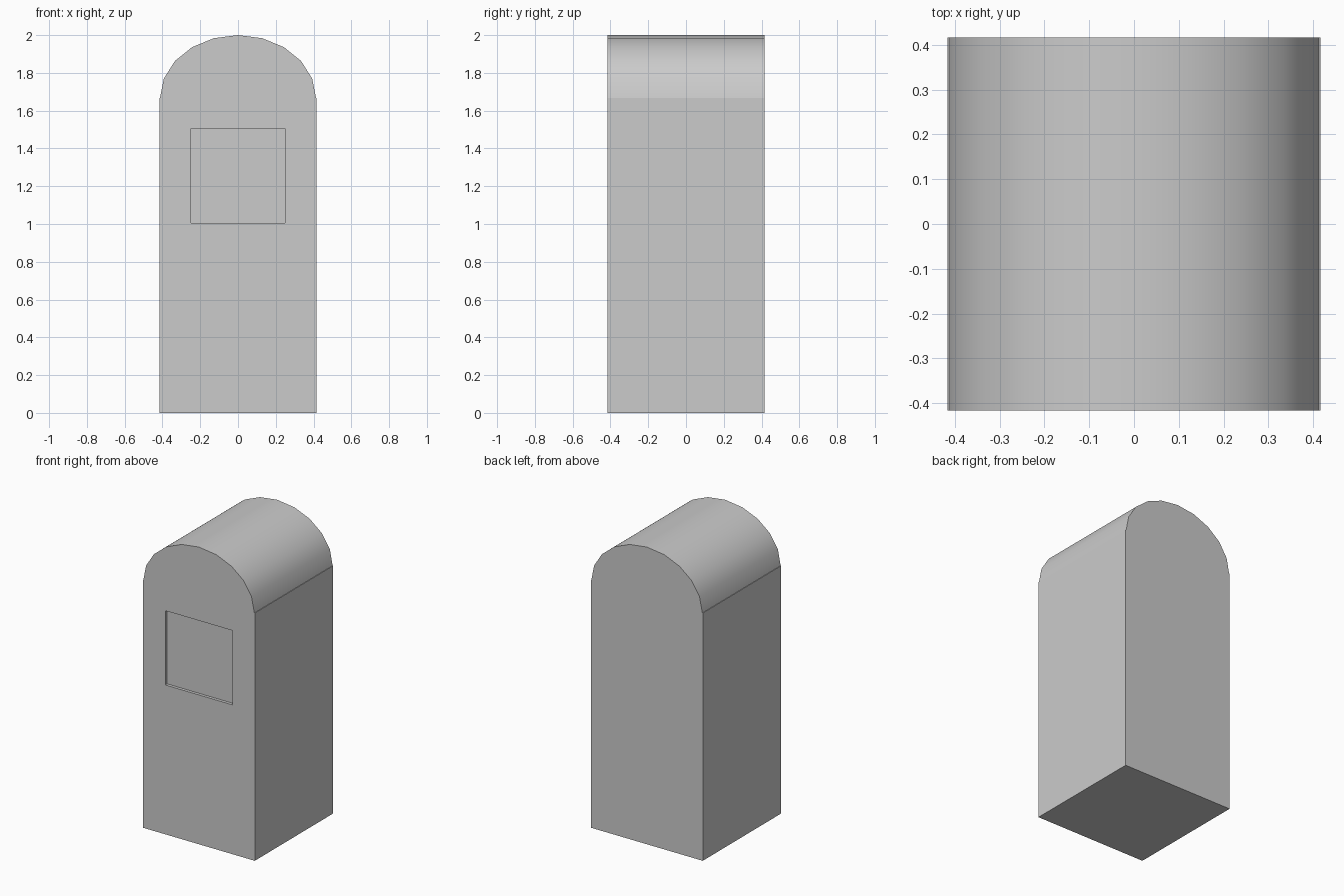
import bpy, bmesh, math
from mathutils import Vector

if "Cube" in bpy.data.objects:
    bpy.data.objects.remove(bpy.data.objects["Cube"])

HALF = 0.4165      # half width and depth of the body
WALL_TOP = 1.667   # where the arched roof starts


def finish(name, bm):
    bmesh.ops.recalc_face_normals(bm, faces=bm.faces)
    mesh = bpy.data.meshes.new(name)
    bm.to_mesh(mesh)
    bm.free()
    obj = bpy.data.objects.new(name, mesh)
    bpy.context.collection.objects.link(obj)
    return obj


# Body: box with a shallow square recess in the front
bm = bmesh.new()
bmesh.ops.create_cube(bm, size=1)
for v in bm.verts:
    v.co = Vector((v.co.x * 2 * HALF, v.co.y * 2 * HALF, (v.co.z + 0.5) * WALL_TOP))
bm.normal_update()
front = min(bm.faces, key=lambda f: f.calc_center_median().y)
bmesh.ops.inset_region(bm, faces=[front], thickness=0.1)
for v in front.verts:
    v.co.x = math.copysign(0.25, v.co.x)
    v.co.z = 1.505 if v.co.z > WALL_TOP / 2 else 1.005
panel = bmesh.ops.extrude_discrete_faces(bm, faces=[front])["faces"][0]
bmesh.ops.translate(bm, verts=panel.verts, vec=(0, 0.02, 0))
finish("body", bm)

# Roof: half of a flattened 20-sided cylinder running front to back
bm = bmesh.new()
profile = [bm.verts.new((0.413 * math.cos(i * math.pi / 10), -HALF,
                         WALL_TOP + 0.333 * math.sin(i * math.pi / 10)))
           for i in range(11)]
end = bm.faces.new(profile)
ext = bmesh.ops.extrude_face_region(bm, geom=[end], use_keep_orig=True)
bmesh.ops.translate(bm, vec=(0, 2 * HALF, 0),
                    verts=[g for g in ext["geom"] if isinstance(g, bmesh.types.BMVert)])
roof = finish("arched_roof", bm)
bpy.context.view_layer.objects.active = roof
roof.select_set(True)
bpy.ops.object.shade_smooth_by_angle(angle=math.radians(35))
